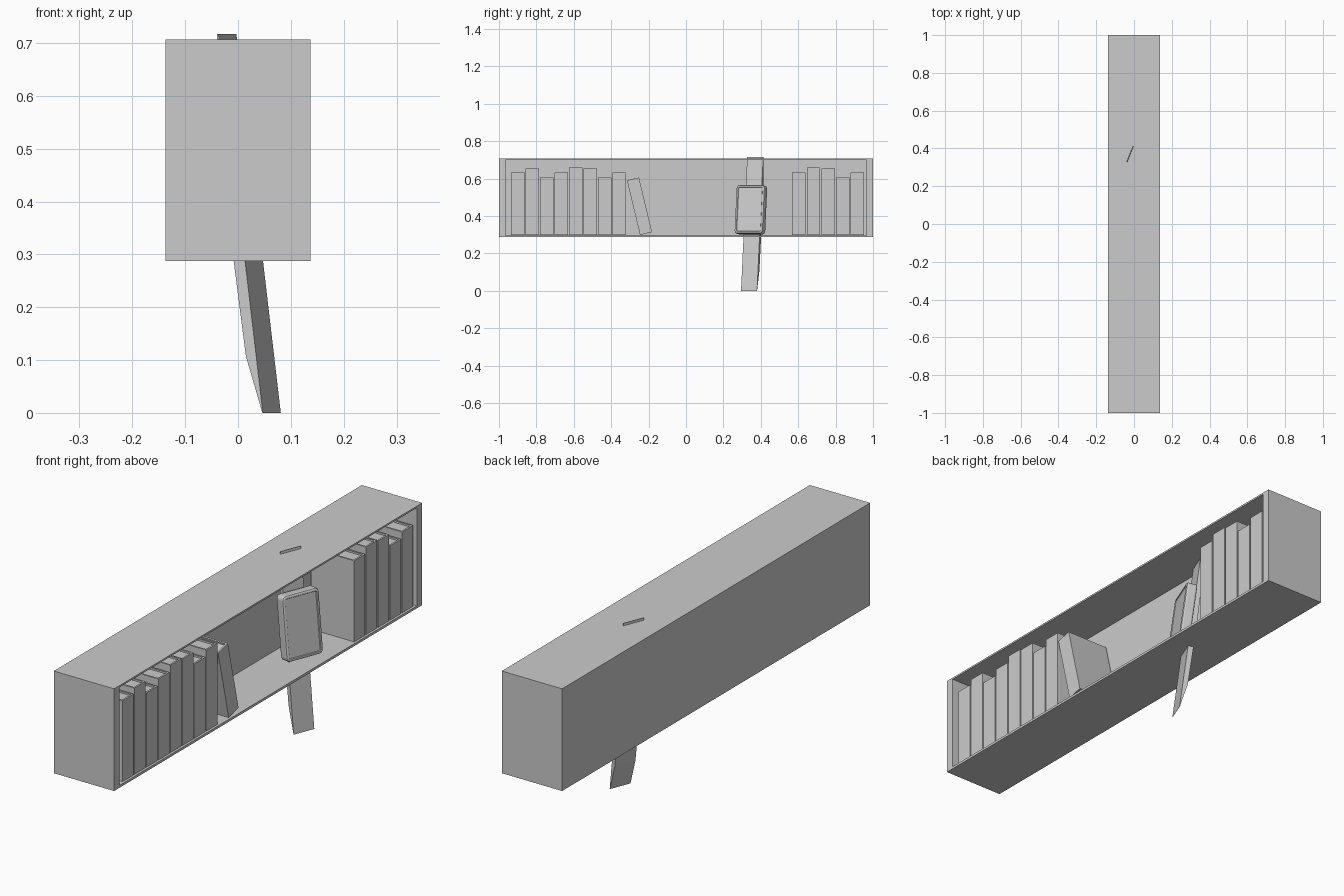
import bpy, bmesh, math
from mathutils import Matrix, Vector

cube = bpy.data.objects.get("Cube")
if cube:
    bpy.data.objects.remove(cube, do_unlink=True)

grey = bpy.data.materials.new("plain_grey")
grey.use_nodes = True
grey.diffuse_color = (0.6, 0.6, 0.6, 1)
grey.node_tree.nodes["Principled BSDF"].inputs["Base Color"].default_value = (0.6, 0.6, 0.6, 1)


def add_box(bm, lo, hi):
    lo, hi = Vector(lo), Vector(hi)
    m = Matrix.Translation((lo + hi) / 2) @ Matrix.Diagonal((*(hi - lo), 1))
    return bmesh.ops.create_cube(bm, size=1, matrix=m)["verts"]


def finish(bm, name, matrix=Matrix()):
    bmesh.ops.recalc_face_normals(bm, faces=bm.faces)
    mesh = bpy.data.meshes.new(name)
    bm.to_mesh(mesh)
    bm.free()
    mesh.materials.append(grey)
    obj = bpy.data.objects.new(name, mesh)
    obj.matrix_world = matrix
    bpy.context.collection.objects.link(obj)
    return obj


# Shelf case: a block with a cavity sunk into its open side
BACK, FLOOR, CEILING = -0.07, 0.297, 0.70
bm = bmesh.new()
add_box(bm, (-0.137, -1, 0.287), (0.137, 1, 0.707))
bm.normal_update()
opening = max(bm.faces, key=lambda f: f.normal.x)
bmesh.ops.inset_individual(bm, faces=[opening], thickness=0.004)
for v in opening.verts:
    v.co.y = math.copysign(0.965, v.co.y)
    v.co.z = CEILING if v.co.z > 0.5 else FLOOR
sunk = bmesh.ops.extrude_face_region(bm, geom=[opening])["geom"]
for v in sunk:
    if isinstance(v, bmesh.types.BMVert):
        v.co.x = BACK
if opening.is_valid:
    bmesh.ops.delete(bm, geom=[opening], context="FACES_ONLY")
finish(bm, "shelf_case")


# Books: spine and two covers around a slightly smaller page block
def book(name, y, height, width=0.072, lean=0.0):
    t, depth = 0.007, 0.195
    bm = bmesh.new()
    add_box(bm, (-t, 0, 0), (0, width, height))
    add_box(bm, (-depth, 0, 0), (-t, t, height))
    add_box(bm, (-depth, width - t, 0), (-t, width, height))
    add_box(bm, (t - depth, t, t), (-t, width - t, height - t))
    finish(bm, name, Matrix.Translation((0.13, y, FLOOR + 0.002)) @ Matrix.Rotation(lean, 4, "X"))


PITCH = 0.0777
A, B, C, D = 0.333, 0.355, 0.306, 0.36
rows = {"left_book": (-0.936, (A, B, C, A, D, B, C, A)),
        "right_book": (0.568, (A, D, B, C, A))}
for name, (start, heights) in rows.items():
    for i, h in enumerate(heights):
        book(f"{name}_{i + 1}", start + i * PITCH, h)
book("leaning_book", -0.246, 0.3, 0.066, math.radians(13.4))

# Shared frame of the strap and display: width, height and facing directions
base = Vector((0.064, 0.337, 0))
top = Vector((-0.02, 0.37, 0.717))
side = Vector((0.37, 0.93, 0)).normalized()
up = (top - base).normalized()
facing = side.cross(up)

# Strap: flat in front, bowed behind, tapering to thin ends
bm = bmesh.new()
flat = Vector((side.y, -side.x, 0))
profile = [(0, 0), (1, 0), (1, 0.003), (0.85, 0.021), (0.5, 0.024), (0.15, 0.021), (0, 0.001)]
rings = []
for s in (-0.046, 0.046):
    rings.append([bm.verts.new(base.lerp(top, f) - flat * d + side * s) for f, d in profile])
bm.faces.new(rings[0])
bm.faces.new(rings[1])
for i in range(len(profile)):
    j = (i + 1) % len(profile)
    bm.faces.new((rings[0][i], rings[0][j], rings[1][j], rings[1][i]))
finish(bm, "strap")

# Display: rounded body with a softened rim and a sunken screen
bm = bmesh.new()
add_box(bm, (0, -0.082, -0.131), (0.045, 0.082, 0.131))
corners = [e for e in bm.edges if abs(e.verts[0].co.x - e.verts[1].co.x) > 0.01]
bmesh.ops.bevel(bm, geom=corners, offset=0.018, segments=4, profile=0.5, affect="EDGES")
bm.normal_update()
front = max(bm.faces, key=lambda f: f.normal.x * f.calc_area())
back = min(bm.faces, key=lambda f: f.normal.x * f.calc_area())
rim = list(front.edges) + list(back.edges)
bmesh.ops.bevel(bm, geom=rim, offset=0.008, segments=2, profile=0.5, affect="EDGES")
bm.normal_update()
screen = max(bm.faces, key=lambda f: f.normal.x * f.calc_area())
bmesh.ops.inset_individual(bm, faces=[screen], thickness=0.004)
bmesh.ops.inset_individual(bm, faces=[screen], thickness=0.002, depth=-0.003)
frame = Matrix((facing, side, up)).transposed().to_4x4()
frame.translation = base.lerp(top, 0.6) + facing * 0.004
finish(bm, "display", frame)
